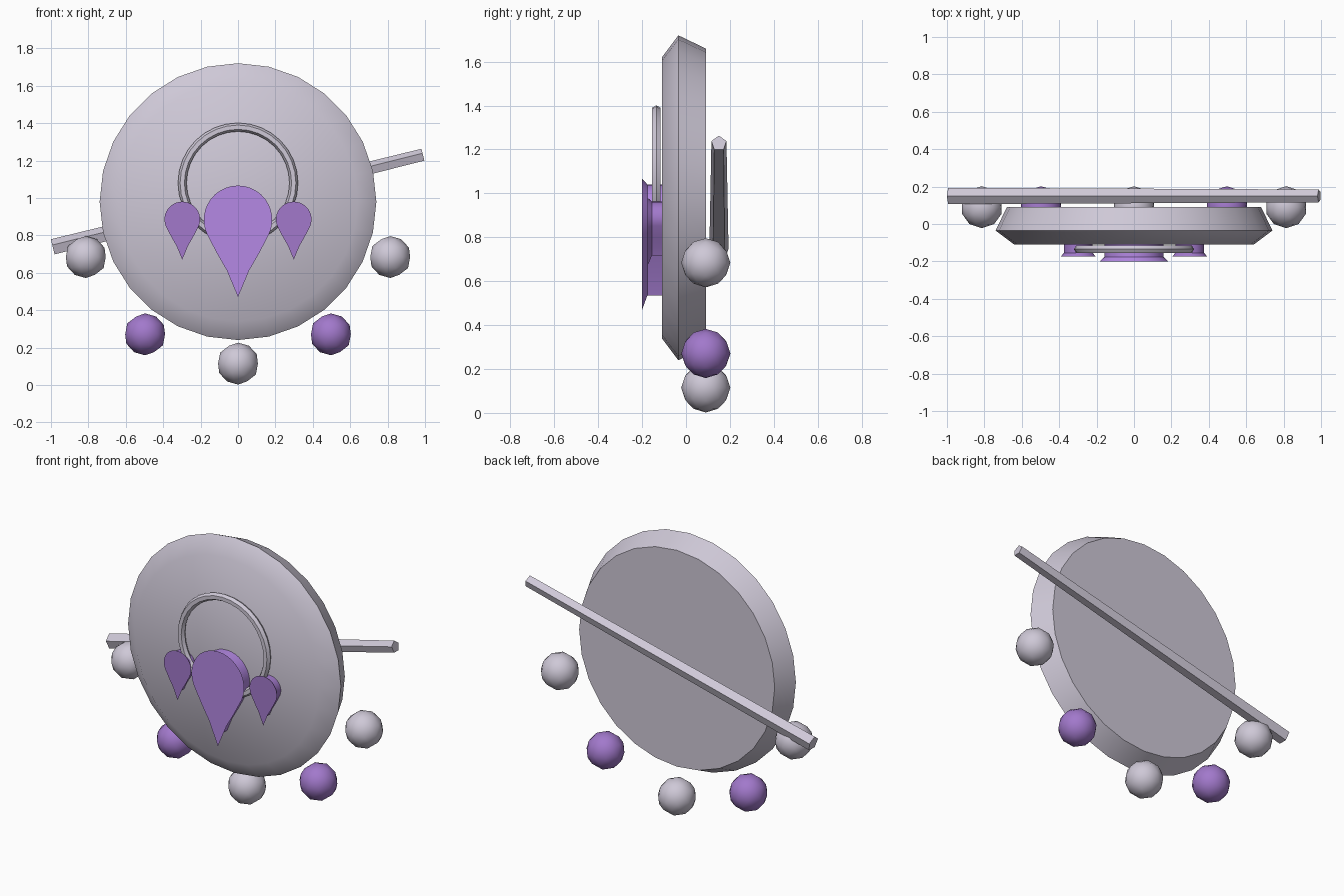
import bpy, bmesh, math
from mathutils import Vector

if "Cube" in bpy.data.objects:
    bpy.data.objects.remove(bpy.data.objects["Cube"])


def material(name, rgb):
    m = bpy.data.materials.new(name)
    m.diffuse_color = (*rgb, 1)
    m.use_nodes = True
    m.node_tree.nodes["Principled BSDF"].inputs["Base Color"].default_value = m.diffuse_color
    return m


LILAC = material("pale_lilac", (0.62, 0.58, 0.68))
PURPLE = material("purple", (0.36, 0.19, 0.60))
VIOLET = material("bright_violet", (0.46, 0.25, 0.78))


def finish(ob, name, mat, angle=40):
    ob.name = name
    ob.data.materials.append(mat)
    bpy.ops.object.select_all(action='DESELECT')
    ob.select_set(True)
    bpy.context.view_layer.objects.active = ob
    bpy.ops.object.shade_smooth_by_angle(angle=math.radians(angle))


def loft(name, loops, mat, angle=40):
    """Skin a stack of equal-length closed loops and cap both ends."""
    bm = bmesh.new()
    rows = [[bm.verts.new(p) for p in loop] for loop in loops]
    n = len(rows[0])
    for a, b in zip(rows, rows[1:]):
        for i in range(n):
            j = (i + 1) % n
            bm.faces.new((a[i], a[j], b[j], b[i]))
    bm.faces.new(rows[0])
    bm.faces.new(rows[-1])
    bmesh.ops.recalc_face_normals(bm, faces=bm.faces)
    me = bpy.data.meshes.new(name)
    bm.to_mesh(me)
    bm.free()
    ob = bpy.data.objects.new(name, me)
    bpy.context.collection.objects.link(ob)
    finish(ob, name, mat, angle)


def circle(r, y, n=28, cz=0.98):
    return [(r * math.sin(math.tau * i / n), y, cz + r * math.cos(math.tau * i / n))
            for i in range(n)]


def inset(pts, d):
    """Move a clockwise outline inward by d with mitred corners."""
    out = []
    for i, p in enumerate(pts):
        a = (p - pts[i - 1]).normalized()
        b = (pts[(i + 1) % len(pts)] - p).normalized()
        na, nb = Vector((a.y, -a.x)), Vector((b.y, -b.x))
        m = (na + nb).normalized()
        out.append(p + m * d / m.dot(na))
    return out


def teardrop(name, cx, cz, s, front, depth, d, mat):
    # round head, then slightly hollow flanks down to a point
    r = 0.183 * s
    head = [Vector((r * math.sin(t), r * math.cos(t)))
            for t in (math.radians(-115 + 230 * i / 22) for i in range(23))]
    flank = [Vector((x * s, z * s)) for x, z in ((0.112, -0.18), (0.06, -0.27))]
    pts = head + flank + [Vector((0, -0.413 * s))] + [Vector((-p.x, p.y)) for p in flank[::-1]]
    small = inset(pts, d)
    loft(name, [[(cx + p.x, y, cz + p.y) for p in o]
                for o, y in ((pts, front), (small, front + depth), (small, -0.105))], mat, 35)


# Main disc with bevelled rim
loft("disc", [circle(0.64, -0.11), circle(0.74, -0.035), circle(0.68, 0.09)], LILAC, 50)

# Ring on the front face
bpy.ops.mesh.primitive_torus_add(major_radius=0.298, minor_radius=0.023, major_segments=32,
                                 minor_segments=6, location=(0, -0.135, 1.08),
                                 rotation=(math.pi / 2, 0, 0))
finish(bpy.context.object, "front_ring", LILAC)

# Three flared teardrops
teardrop("centre_teardrop", 0, 0.883, 1.0, -0.20, 0.024, 0.025, VIOLET)
for side, x in (("left", -0.298), ("right", 0.298)):
    teardrop(side + "_teardrop", x, 0.885, 0.52, -0.175, 0.02, 0.018, PURPLE)

# Beads hanging around the lower rim
for i, deg in enumerate((-70, -35, 0, 35, 70)):
    a = math.radians(deg)
    bpy.ops.mesh.primitive_ico_sphere_add(
        subdivisions=2, radius=0.112,
        location=(0.866 * math.sin(a), 0.09, 0.98 - 0.866 * math.cos(a)))
    finish(bpy.context.object, f"bead_{i + 1}", PURPLE if i % 2 else LILAC)

# Tapered five-sided pin across the back
tilt = math.radians(14)
axis = Vector((math.cos(tilt), 0, math.sin(tilt)))
up = Vector((-math.sin(tilt), 0, math.cos(tilt)))
ends = []
for t, r in ((-1.02, 0.046), (1.02, 0.036)):
    c = Vector((0, 0.15, 0.981)) + axis * t
    ends.append([c + r * (up * math.cos(k * math.tau / 5) + Vector((0, 1, 0)) * math.sin(k * math.tau / 5))
                 for k in range(5)])
loft("back_pin", ends, LILAC)
